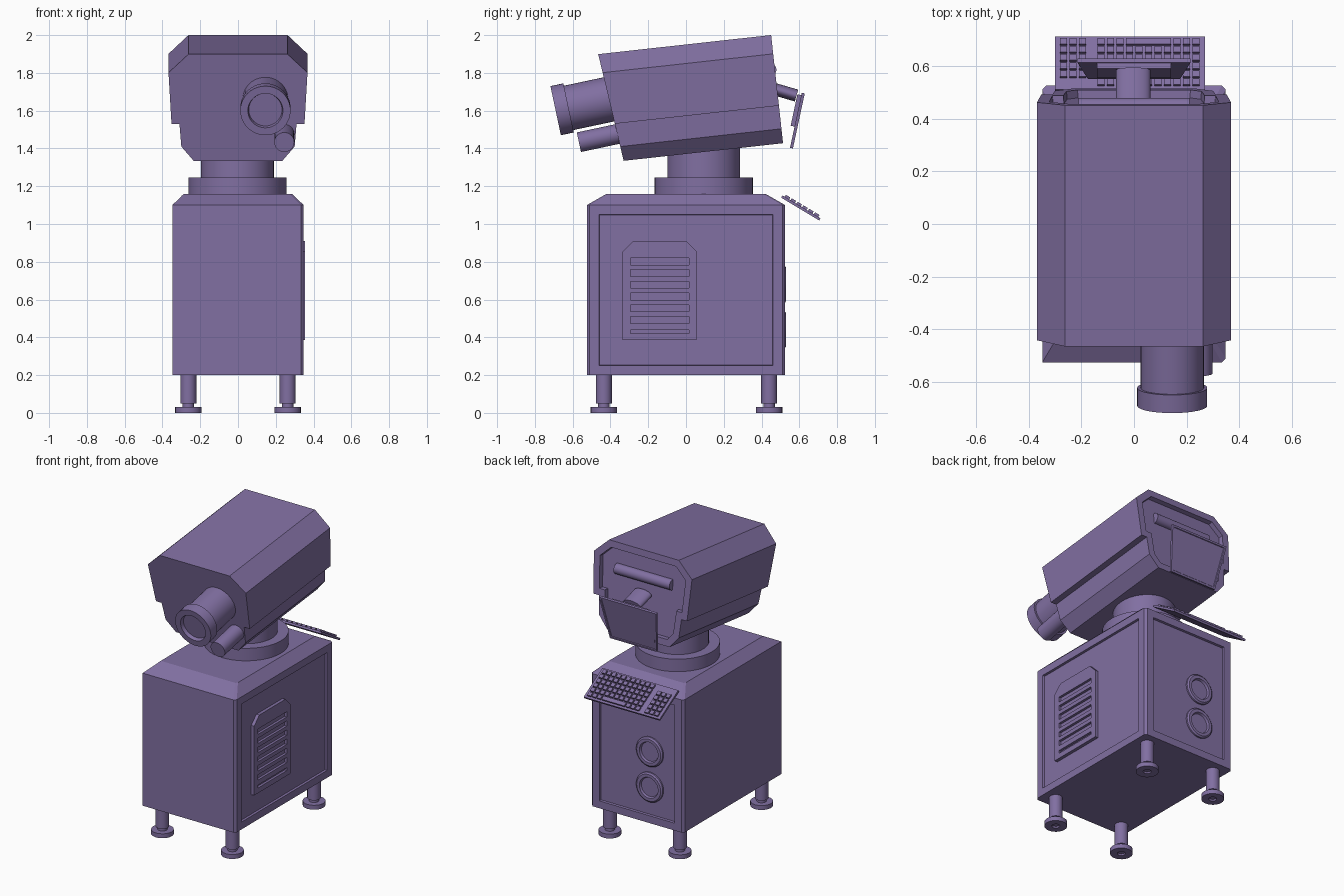
import bpy, bmesh, math
from mathutils import Matrix, Vector

cube = bpy.data.objects.get("Cube")
if cube:
    bpy.data.objects.remove(cube, do_unlink=True)

# Single paint colour
PAINT = (0.22, 0.16, 0.36, 1)
paint = bpy.data.materials.new("muted_purple")
paint.use_nodes = True
paint.diffuse_color = PAINT
paint.node_tree.nodes["Principled BSDF"].inputs["Base Color"].default_value = PAINT


def finish(name, bm, matrix=Matrix(), smooth=False):
    """Turn a bmesh into a named, painted object."""
    bmesh.ops.recalc_face_normals(bm, faces=bm.faces)
    mesh = bpy.data.meshes.new(name)
    bm.to_mesh(mesh)
    bm.free()
    mesh.materials.append(paint)
    obj = bpy.data.objects.new(name, mesh)
    bpy.context.collection.objects.link(obj)
    obj.matrix_world = matrix
    if smooth:
        bpy.ops.object.select_all(action='DESELECT')
        obj.select_set(True)
        bpy.context.view_layer.objects.active = obj
        bpy.ops.object.shade_smooth_by_angle(angle=math.radians(35))
    return obj


def frame(origin, x, y):
    """Matrix with the given local X and Y directions."""
    x, y = Vector(x).normalized(), Vector(y).normalized()
    rot = Matrix((x, y, x.cross(y))).transposed().to_4x4()
    return Matrix.Translation(origin) @ rot


def recess(bm, face, border, depth):
    bmesh.ops.inset_region(bm, faces=[face], thickness=border, use_even_offset=True)
    bmesh.ops.inset_region(bm, faces=[face], thickness=0.003, depth=-depth, use_even_offset=True)


def prism_mesh(points, depth):
    """Extrude a profile along local Z; also return the far cap."""
    bm = bmesh.new()
    low = [bm.verts.new((x, y, 0)) for x, y in points]
    high = [bm.verts.new((x, y, depth)) for x, y in points]
    n = len(points)
    bm.faces.new(low[::-1])
    cap = bm.faces.new(high)
    for i in range(n):
        j = (i + 1) % n
        bm.faces.new((low[i], low[j], high[j], high[i]))
    bmesh.ops.recalc_face_normals(bm, faces=bm.faces)
    return bm, cap


def add_box(bm, centre, size):
    bmesh.ops.create_cube(bm, size=1, matrix=Matrix.Translation(centre) @ Matrix.Diagonal((*size, 1)))


def lathe(name, profile, origin, axis=(0, 0, 1), squash=1, sides=32):
    """Revolve (radius, height) pairs about an axis and cap both ends."""
    bm = bmesh.new()
    rings = []
    for r, h in profile:
        rings.append([bm.verts.new((r * math.cos(a), squash * r * math.sin(a), h))
                      for a in (2 * math.pi * i / sides for i in range(sides))])
    for a, b in zip(rings, rings[1:]):
        for i in range(sides):
            j = (i + 1) % sides
            bm.faces.new((a[i], a[j], b[j], b[i]))
    bm.faces.new(rings[0][::-1])
    bm.faces.new(rings[-1])
    rot = Vector(axis).to_track_quat('Z', 'Y').to_matrix().to_4x4()
    return finish(name, bm, Matrix.Translation(origin) @ rot, True)


# Cabinet with trimmed corners, sloped top and two recessed panels
c = 0.015
X, Y = 0.348, 0.525
outline = [(-X, -Y), (X - c, -Y), (X, c - Y), (X, Y - c), (X - c, Y), (c - X, Y), (-X, Y - c)]
bm, top = prism_mesh(outline, 0.9)
new = bmesh.ops.extrude_discrete_faces(bm, faces=[top])["faces"][0]
for v in new.verts:
    v.co = (v.co.x * 0.82, v.co.y * 0.8, 0.96)
bm.normal_update()
for axis in (0, 1):
    panel = next(f for f in bm.faces if f.normal[axis] > 0.99)
    recess(bm, panel, 0.05, 0.014)
finish("cabinet", bm, Matrix.Translation((0, 0, 0.2)))

# Levelling feet
for side, x in (("right", -0.263), ("left", 0.263)):
    for end, y in (("front", -0.435), ("back", 0.44)):
        lathe(f"{end}_{side}_foot",
              [(0.02, 0.01), (0.025, 0), (0.07, 0), (0.07, 0.03), (0.03, 0.03),
               (0.03, 0.05), (0.042, 0.05), (0.042, 0.22)], (x, y, 0), sides=24)

# Louvred vent on the side panel
vent_shape = [(-0.335, 0.385), (0.055, 0.385), (0.055, 0.855), (0.0, 0.91), (-0.28, 0.91), (-0.335, 0.855)]
bm, cap = prism_mesh(vent_shape, 0.03)
vent = finish("vent_panel", bm, frame((0.326, 0, 0), (0, 1, 0), (0, 0, 1)))
bm = bmesh.new()
for i in range(7):
    add_box(bm, (0.357, -0.14, 0.43 + i * 0.062), (0.036, 0.31, 0.036 if i else 0.02))
cutter = finish("vent_cutter", bm)
cutter.hide_render = True
cutter.hide_viewport = True
cutter.display_type = 'WIRE'
cut = vent.modifiers.new("slots", 'BOOLEAN')
cut.object = cutter
cut.solver = 'EXACT'

# Two round ports on the back panel
for name, z in (("upper_port", 0.68), ("lower_port", 0.44)):
    lathe(name, [(0.1, 0), (0.1, 0.012), (0.09, 0.02), (0.07, 0.02), (0.064, 0.006)],
          (-0.09, 0.509, z), (0, 1, 0))

# Swivel base
lathe("swivel_base", [(0.26, 1.14), (0.26, 1.245), (0.193, 1.245), (0.193, 1.42)],
      (-0.003, 0.094, 0), sides=48)

# Tilted head housing with raked front and recessed back
half = [(0.235, 0), (0.30, 0.077), (0.31, 0.2), (0.352, 0.2), (0.368, 0.476), (0.262, 0.576)]
section = half + [(-x, z) for x, z in reversed(half)]
bm, back = prism_mesh(section, 0.849)
for v in bm.verts:
    if v.co.z < 0.01:
        v.co.z -= 0.125 * v.co.y
recess(bm, back, 0.045, 0.03)
tilt = math.radians(6.3)
forward = Vector((0, math.cos(tilt), math.sin(tilt)))
upward = Vector((0, -math.sin(tilt), math.cos(tilt)))
pivot = Vector((0, 0, 1.371))
finish("head_housing", bm, frame(pivot - 0.332 * forward, (-1, 0, 0), upward))

# Grip bar across the back
lathe("grip_bar", [(0.035, 0), (0.035, 0.42)], pivot + 0.49 * forward + 0.395 * upward - Vector((0.21, 0, 0)),
      (1, 0, 0), sides=24)

# Main lens and auxiliary lens
aim = Vector((0, -0.978, -0.208))
lathe("main_lens", [(0.12, 0), (0.12, 0.25), (0.133, 0.25), (0.133, 0.32), (0.093, 0.32), (0.088, 0.295)],
      Vector((0.145, -0.69, 1.6)) - 0.32 * aim, aim, sides=40)
lathe("auxiliary_lens", [(0.053, 0), (0.053, 0.26)], Vector((0.245, -0.567, 1.433)) - 0.26 * aim, aim)

# Monitor with its arm and rear housing
lathe("monitor_arm", [(0.065, 0), (0.065, 0.125)], (-0.003, 0.465, 1.715), (0, 0.96, -0.28), squash=0.5)
screen_frame = frame((0, 0.582, 1.55), (-1, 0, 0), (0, 0.21, 0.978))
bm, face = prism_mesh([(-0.175, -0.15), (0.175, -0.15), (0.215, 0.148), (-0.215, 0.148)], 0.016)
recess(bm, face, 0.012, 0.004)
finish("monitor", bm, screen_frame)
bm = bmesh.new()
add_box(bm, (0, 0.05, -0.01), (0.28, 0.17, 0.022))
finish("monitor_rear", bm, screen_frame)

# Keyboard tray and keys
slope = math.radians(31)
tray_frame = frame((-0.015, 0.608, 1.085), (-1, 0, 0), (0, -math.cos(slope), math.sin(slope)))
bm = bmesh.new()
add_box(bm, (0, 0, 0), (0.57, 0.235, 0.014))
finish("keyboard_tray", bm, tray_frame)

bm = bmesh.new()
pitch = 0.036
for row in range(6):
    y = -0.09 + row * pitch
    for col in range(11):
        if row == 0 and 3 <= col <= 7:
            continue
        add_box(bm, (-0.25 + col * pitch, y, 0.012), (0.027, 0.027, 0.014))
    for col in range(3):
        if row < 5:
            add_box(bm, (0.18 + col * pitch, y, 0.012), (0.027, 0.027, 0.014))
add_box(bm, (-0.25 + 5 * pitch, -0.09, 0.012), (0.17, 0.027, 0.014))
finish("keyboard_keys", bm, tray_frame)
